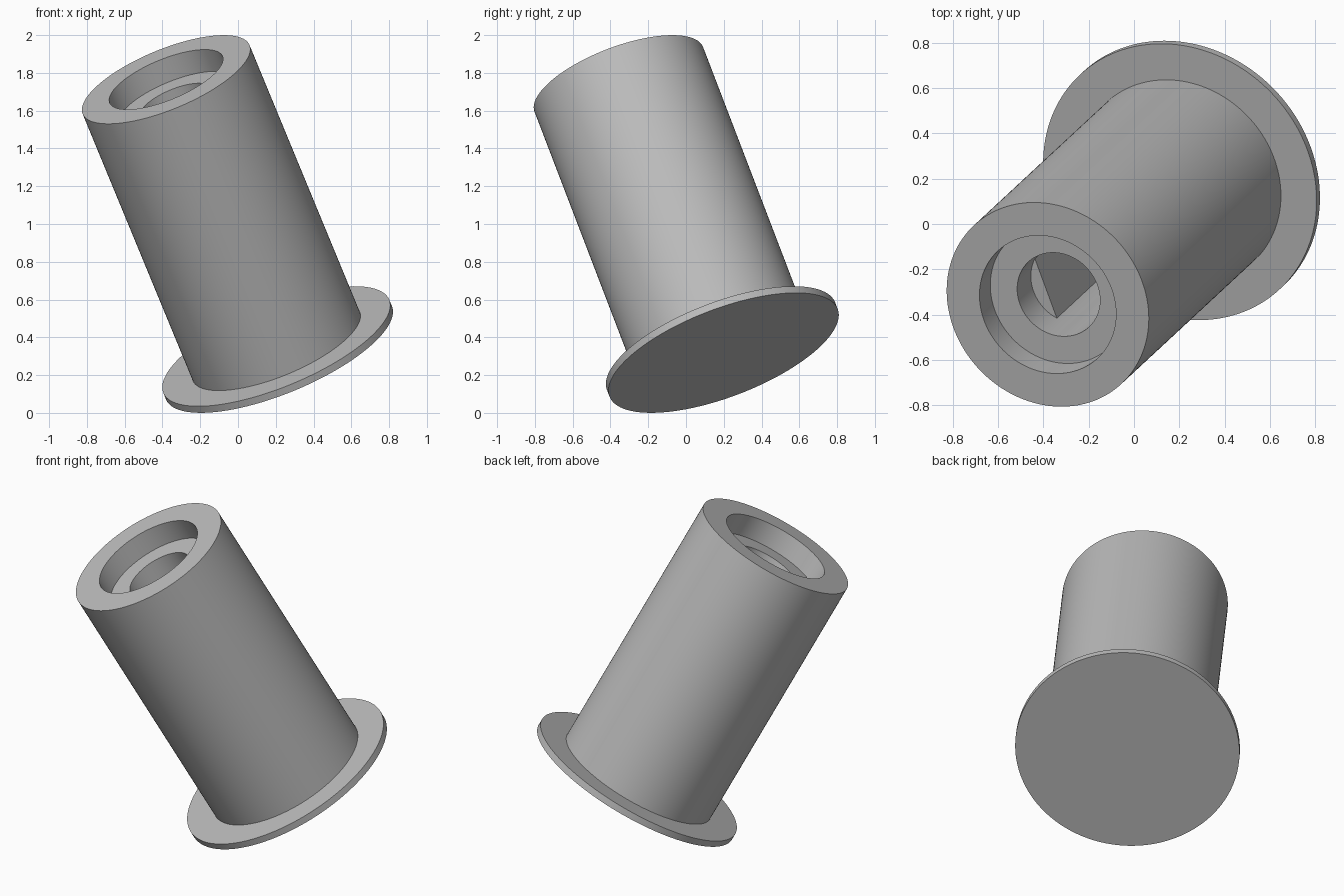
import bpy
import bmesh
import math
from mathutils import Matrix, Vector

if "Cube" in bpy.data.objects:
    bpy.data.objects.remove(bpy.data.objects["Cube"], do_unlink=True)

SEGMENTS = 192
STEP = math.tau / SEGMENTS

# Tilted frame: z runs along the barrel, x points at the flat in the bore
axis = Vector((-0.36, -0.334, 0.8715)).normalized()
flat_dir = Vector((-0.87, -0.219, -0.443))
flat_dir = (flat_dir - axis * flat_dir.dot(axis)).normalized()
frame = Matrix((flat_dir, axis.cross(flat_dir), axis)).transposed().to_4x4()
frame.translation = (0.217, 0.199, 0.318)

grey = bpy.data.materials.new("mid grey")
grey.use_nodes = True
grey.diffuse_color = (0.5, 0.5, 0.5, 1)
grey.node_tree.nodes["Principled BSDF"].inputs["Base Color"].default_value = (0.5, 0.5, 0.5, 1)


def turned_part(name, profile):
    """Join rings of (radius, height, flat limit) and cap both ends."""
    bm = bmesh.new()
    rings = []
    for radius, height, limit in profile:
        rings.append([bm.verts.new((min(radius * math.cos(i * STEP), limit),
                                    radius * math.sin(i * STEP), height))
                      for i in range(SEGMENTS)])
    for low, high in zip(rings, rings[1:]):
        for i in range(SEGMENTS):
            j = (i + 1) % SEGMENTS
            bm.faces.new((low[i], low[j], high[j], high[i]))
    bm.faces.new(rings[0][::-1])
    bm.faces.new(rings[-1])
    bmesh.ops.remove_doubles(bm, verts=bm.verts, dist=0.00001)
    bmesh.ops.recalc_face_normals(bm, faces=bm.faces)
    mesh = bpy.data.meshes.new(name)
    bm.to_mesh(mesh)
    bm.free()
    mesh.materials.append(grey)
    obj = bpy.data.objects.new(name, mesh)
    bpy.context.collection.objects.link(obj)
    obj.matrix_world = frame
    bpy.ops.object.select_all(action="DESELECT")
    obj.select_set(True)
    bpy.context.view_layer.objects.active = obj
    bpy.ops.object.shade_smooth_by_angle(angle=math.radians(30))
    return obj


ROUND = 1.0
BORE = 0.196
FLAT = BORE * math.cos(25 * STEP)

# Wide thin base disc
turned_part("base_flange", [(0.647, 0, ROUND), (0.647, 0.04, ROUND)])

# Barrel with a counterbore, a round bore and a D-shaped socket
turned_part("barrel", [
    (0.478, 0.02, ROUND),
    (0.478, 1.661, ROUND),
    (0.323, 1.661, ROUND),
    (0.323, 1.528, ROUND),
    (BORE, 1.528, ROUND),
    (BORE, 1.36, ROUND),
    (BORE, 1.36, FLAT),
    (BORE, 0.45, FLAT),
])
